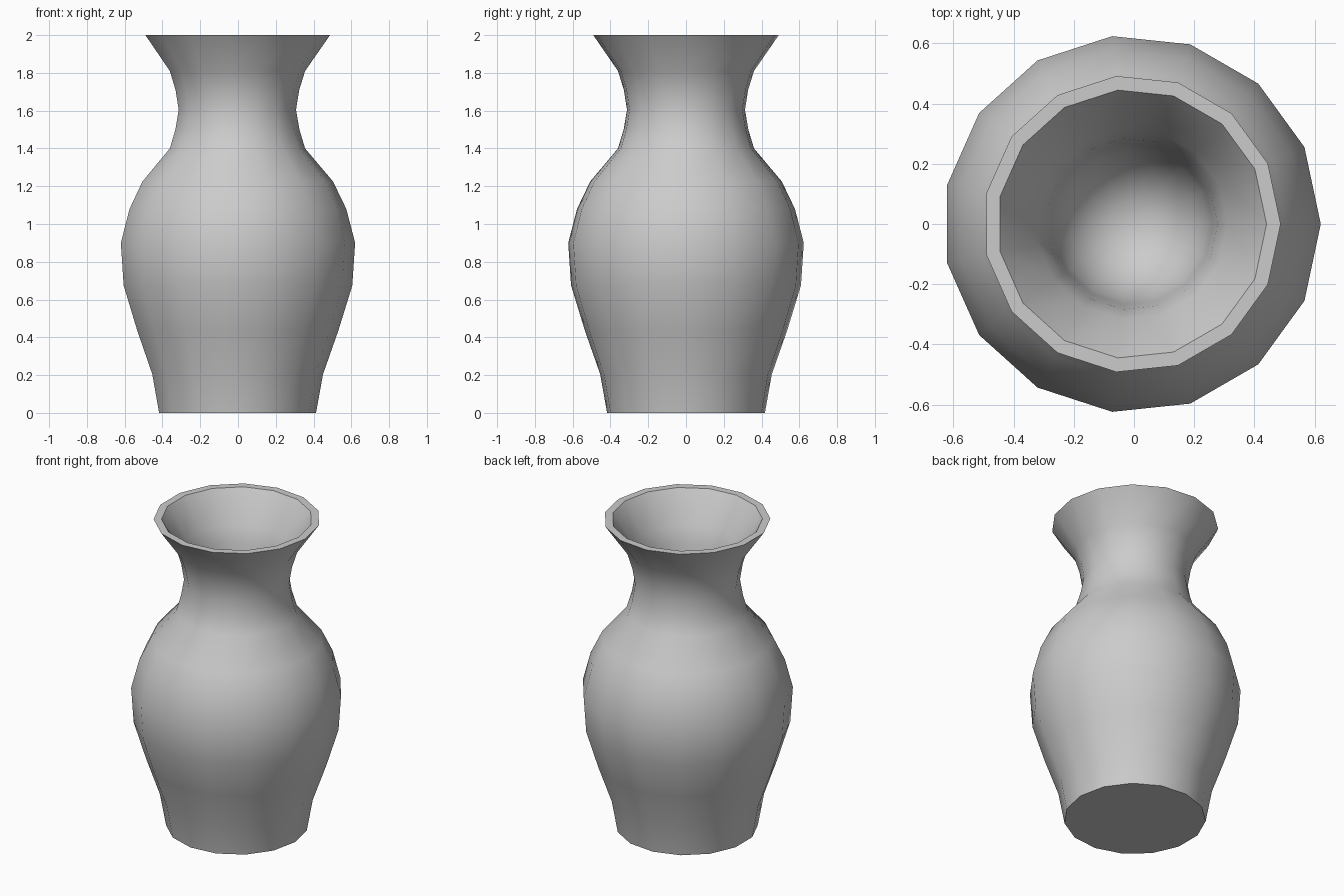
import bpy, bmesh
from math import cos, sin, pi, radians

if "Cube" in bpy.data.objects:
    bpy.data.objects.remove(bpy.data.objects["Cube"])

SIDES = 15

# Outer wall, base to lip, then inner wall from lip down to a rounded floor: (radius, z)
PROFILE = [
    (0.42, 0.0), (0.457, 0.205), (0.538, 0.435), (0.612, 0.675), (0.627, 0.90),
    (0.58, 1.08), (0.51, 1.225), (0.362, 1.40), (0.332, 1.50), (0.314, 1.605),
    (0.331, 1.71), (0.362, 1.81), (0.494, 2.0),
    (0.447, 2.0), (0.318, 1.81), (0.285, 1.71), (0.268, 1.60),
    (0.25, 1.50), (0.205, 1.41), (0.145, 1.345), (0.075, 1.31),
]
FLOOR_Z = 1.30
# An odd-sided ring is lopsided, so shift it to centre the bounds
SHIFT = -0.627 * (1 - cos(pi / SIDES)) / 2


def ring(bm, r, z):
    return [bm.verts.new((r * cos(2 * pi * i / SIDES) + SHIFT,
                          r * sin(2 * pi * i / SIDES), z)) for i in range(SIDES)]


bm = bmesh.new()
rings = [ring(bm, r, z) for r, z in PROFILE]

# Walls
for a, b in zip(rings, rings[1:]):
    for i in range(SIDES):
        j = (i + 1) % SIDES
        bm.faces.new((a[i], a[j], b[j], b[i]))

# Base and inside floor
bm.faces.new(rings[0][::-1])
pole = bm.verts.new((SHIFT, 0, FLOOR_Z))
for i in range(SIDES):
    bm.faces.new((rings[-1][i], rings[-1][(i + 1) % SIDES], pole))

bmesh.ops.recalc_face_normals(bm, faces=bm.faces)
mesh = bpy.data.meshes.new("vase")
bm.to_mesh(mesh)
bm.free()

vase = bpy.data.objects.new("vase", mesh)
bpy.context.collection.objects.link(vase)
bpy.context.view_layer.objects.active = vase
vase.select_set(True)
bpy.ops.object.shade_smooth_by_angle(angle=radians(40))
